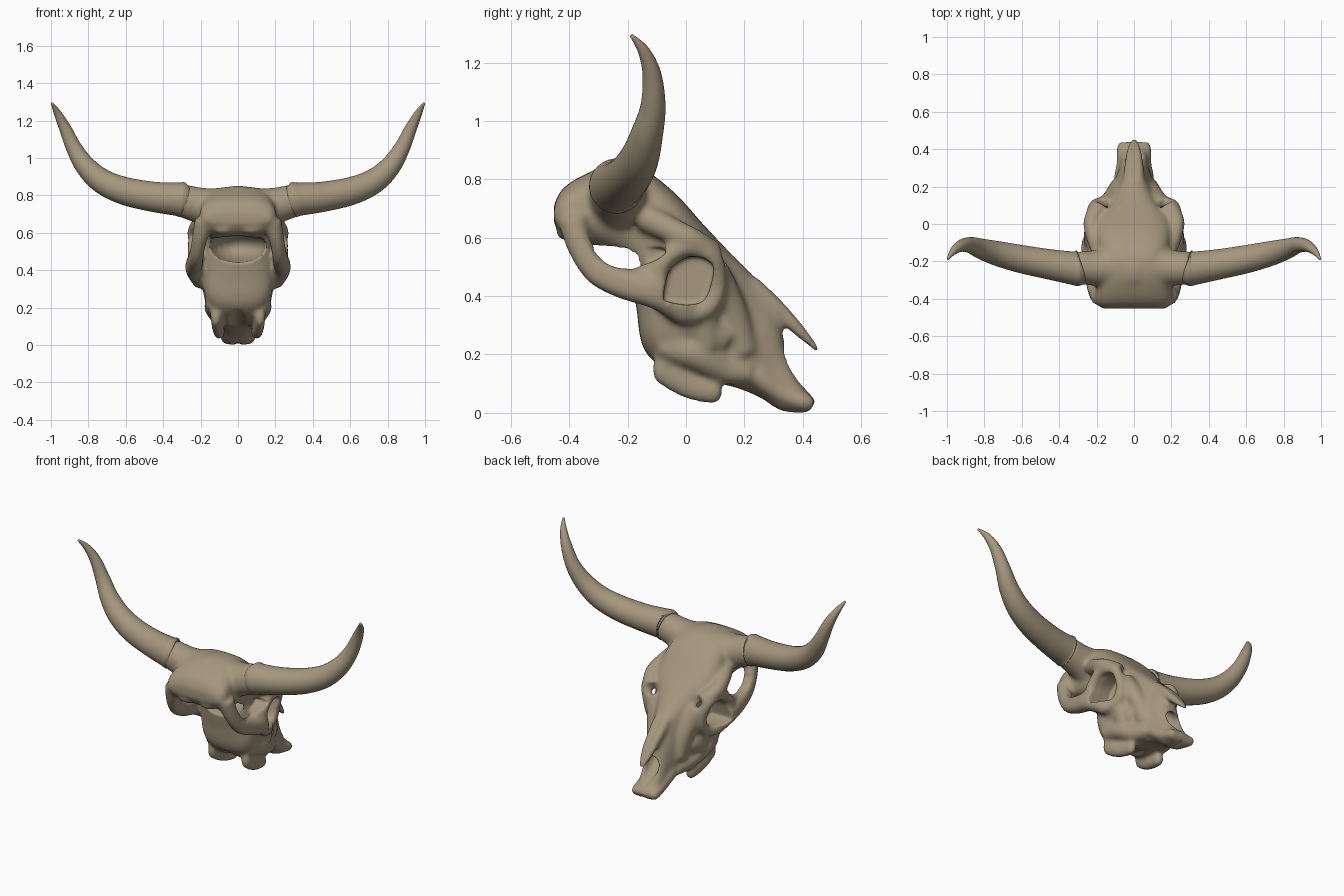
import bpy, bmesh, math
from mathutils import Vector

if "Cube" in bpy.data.objects:
    bpy.data.objects.remove(bpy.data.objects["Cube"])

bone = bpy.data.materials.new("weathered bone")
bone.diffuse_color = (0.38, 0.31, 0.21, 1)
bone.use_nodes = True
bone.node_tree.nodes["Principled BSDF"].inputs["Base Color"].default_value = bone.diffuse_color


def spline(rows, steps):
    """Catmull-Rom through rows of equal-length tuples."""
    out = []
    for i in range(len(rows) - 1):
        a, b, c, d = (rows[max(0, min(len(rows) - 1, i + k))] for k in (-1, 0, 1, 2))
        for s in range(steps):
            t = s / steps
            out.append([q + .5 * t * (r - p + t * (2*p - 5*q + 4*r - w + t * (3*(q - r) + w - p)))
                        for p, q, r, w in zip(a, b, c, d)])
    return out + [list(rows[-1])]


def skin(bm, rings):
    vs = [[bm.verts.new(p) for p in r] for r in rings]
    n = len(vs[0])
    for a, b in zip(vs, vs[1:]):
        for i in range(n):
            bm.faces.new((a[i], a[(i+1) % n], b[(i+1) % n], b[i]))
    bm.faces.new(vs[0][::-1])
    bm.faces.new(vs[-1])


def tube(bm, rows, n=20, steps=6, sides=(1, -1)):
    """Round tube through (x, y, z, radius) rows, mirrored in x."""
    path = spline(rows, steps)
    for side in sides:
        pts = [Vector((side * p[0], p[1], p[2])) for p in path]
        rings, u = [], None
        for i, p in enumerate(pts):
            d = (pts[min(i+1, len(pts)-1)] - pts[max(i-1, 0)]).normalized()
            if u is None:
                u = d.orthogonal()
            u = (u - d * u.dot(d)).normalized()
            v = d.cross(u)
            rings.append([p + max(path[i][3], .002) * (math.cos(a) * u + math.sin(a) * v)
                          for a in (2 * math.pi * k / n for k in range(n))])
        skin(bm, rings)


def blob(bm, c, r, sides=(1, -1)):
    """Ellipsoid, mirrored in x."""
    for s in sides:
        g = bmesh.ops.create_uvsphere(bm, u_segments=24, v_segments=14, radius=1)
        for v in g["verts"]:
            v.co = Vector((s*c[0] + v.co.x*r[0], c[1] + v.co.y*r[1], c[2] + v.co.z*r[2]))


def prism(bm, outline, x0, x1, sides=(1, -1)):
    """Side-view (y, z) outline, rounded, extruded from x0 to x1."""
    loop = spline(outline + outline[:1], 5)[:-1]
    for s in sides:
        skin(bm, [[(s*x, y, z) for y, z in loop] for x in (x0, x1)])


def make(name, bm):
    bmesh.ops.recalc_face_normals(bm, faces=bm.faces)
    me = bpy.data.meshes.new(name)
    bm.to_mesh(me)
    bm.free()
    ob = bpy.data.objects.new(name, me)
    bpy.context.collection.objects.link(ob)
    me.materials.append(bone)
    for p in me.polygons:
        p.use_smooth = True
    return ob


# skull body: slices of top (y, z), bottom (y, z), upper and lower half width
bm = bmesh.new()
slices = [(-.453, .71, -.453, .65, .16, .18), (-.425, .765, -.415, .60, .195, .21),
          (-.36, .81, -.34, .575, .20, .205), (-.26, .845, -.25, .545, .20, .18),
          (-.15, .835, -.20, .50, .20, .155), (-.04, .755, -.185, .45, .225, .155),
          (.06, .645, -.17, .36, .225, .185), (.15, .55, -.14, .21, .14, .21),
          (.25, .445, -.02, .12, .08, .18), (.315, .33, .14, .095, .07, .135),
          (.345, .21, .25, .055, .07, .09), (.39, .11, .33, .005, .07, .08),
          (.445, .04, .42, 0, .055, .065)]
rings = []
for ty, tz, by, bz, wt, wb in spline(slices, 5):
    ring = []
    for k in range(40):
        a = 2 * math.pi * k / 40
        c, s = math.cos(a), math.sin(a)
        c, s = (math.copysign(abs(q) ** .68, q) for q in (c, s))
        h = .5 + .5 * s
        ring.append(((wb + (wt - wb) * h) * c, by + (ty - by) * h, bz + (tz - bz) * h))
    rings.append(ring)
skin(bm, rings)
# poll bump, horn cores
blob(bm, (0, -.24, .80), (.10, .10, .052), (1,))
tube(bm, [(.10, -.23, .72, .125), (.2, -.235, .745, .098), (.31, -.235, .775, .087)])
# flattened cheek arches, brow and eye rims
for dz in (-.012, .012):
    tube(bm, [(.18, -.385, .66, .055), (.205, -.365, .575 + dz, .04), (.22, -.31, .49 + dz, .038),
              (.23, -.22, .445 + dz, .042), (.235, -.1, .41 + dz, .045), (.20, 0, .345 + dz, .04)])
tube(bm, [(.215, -.22, .45, .03), (.22, -.14, .475, .035), (.22, -.085, .51, .035)])
rim = [(.235, -.095, .43, .032), (.235, -.085, .51, .035), (.235, .0, .568, .032),
       (.215, .085, .54, .035), (.19, .11, .45, .03), (.18, .08, .365, .035), (.21, -.02, .335, .03)]
tube(bm, rim + rim[:1])
tube(bm, [(.18, -.14, .67, .05), (.215, -.06, .63, .045), (.225, .02, .59, .045), (.18, .09, .54, .05)])
# cheek and jaw walls
tube(bm, [(.155, .085, .49, .06), (.12, .12, .42, .06), (.095, .165, .32, .055), (.08, .2, .2, .05)])
tube(bm, [(.15, .06, .42, .05), (.14, .06, .33, .055), (.13, .07, .22, .045)])
tube(bm, [(.125, -.10, .33, .05), (.125, .03, .30, .06), (.10, .14, .25, .055)])
tube(bm, [(.125, -.09, .23, .045), (.125, .03, .20, .055), (.095, .13, .15, .05), (.08, .22, .135, .04)])
# molars
for i in range(6):
    t = i / 5
    blob(bm, (.118 - .018*t, -.08 + .17*t, .15 - .08*t + .06*t*(t-1)), (.031, .036, .058 - .018*t))
# nose bone spike and premaxilla prongs
tube(bm, [(.022, .22, .44, .035), (.022, .31, .36, .03), (.018, .39, .28, .022), (.01, .457, .208, .008)])
tube(bm, [(.07, .24, .13, .04), (.06, .33, .065, .034), (.06, .41, .035, .032), (.055, .432, .025, .022)])
# occipital knobs
blob(bm, (.075, -.41, .62), (.06, .035, .03))
skull = make("skull", bm)

# openings: eye sockets, temple gaps, rear hollow, nose, palate
cut = []
bm = bmesh.new()
prism(bm, [(-.08, .385), (-.055, .49), (.02, .535), (.09, .51), (.085, .44), (.06, .385), (0, .37)], .12, .4)
cut.append(make("eye_cutter", bm))
bm = bmesh.new()
prism(bm, [(-.32, .56), (-.29, .58), (-.18, .57), (-.07, .562), (-.10, .525), (-.2, .495), (-.27, .51)], .175, .4)
cut.append(make("temple_cutter", bm))
bm = bmesh.new()
blob(bm, (0, -.21, .525), (.155, .20, .085), (1,))
cut.append(make("rear_cutter", bm))
bm = bmesh.new()
tube(bm, [(0, .24, .26, .04), (0, .35, .17, .045), (0, .46, .10, .045)], sides=(1,))
cut.append(make("nose_cutter", bm))
bm = bmesh.new()
tube(bm, [(0, -.2, .16, .06), (0, 0, .075, .06), (0, .16, .035, .05), (0, .3, -.01, .03), (0, .47, -.01, .02)],
     sides=(1,))
cut.append(make("palate_cutter", bm))

bpy.context.view_layer.objects.active = skull
skull.select_set(True)


def modify(kind, **kw):
    m = skull.modifiers.new(kind, kind)
    for k, v in kw.items():
        setattr(m, k, v)
    bpy.ops.object.modifier_apply(modifier=m.name)


modify("REMESH", mode="VOXEL", voxel_size=.010)
modify("SMOOTH", factor=.5, iterations=10)
for c in cut:
    modify("BOOLEAN", operation="DIFFERENCE", object=c, solver="EXACT")
    bpy.data.objects.remove(c)
modify("REMESH", mode="VOXEL", voxel_size=.008, use_smooth_shade=True)
modify("SMOOTH", factor=.5, iterations=4)
skull.data.materials.clear()
skull.data.materials.append(bone)

# horns
for name, side in (("right_horn", 1), ("left_horn", -1)):
    bm = bmesh.new()
    tube(bm, [(.292, -.235, .775, .082), (.302, -.237, .777, .095), (.33, -.235, .780, .089),
              (.45, -.216, .792, .081), (.60, -.188, .822, .075), (.72, -.16, .872, .067),
              (.81, -.135, .95, .056), (.875, -.113, 1.05, .043), (.925, -.117, 1.16, .032),
              (.965, -.145, 1.24, .02), (.995, -.187, 1.293, .006)], n=28, sides=(side,))
    make(name, bm)
